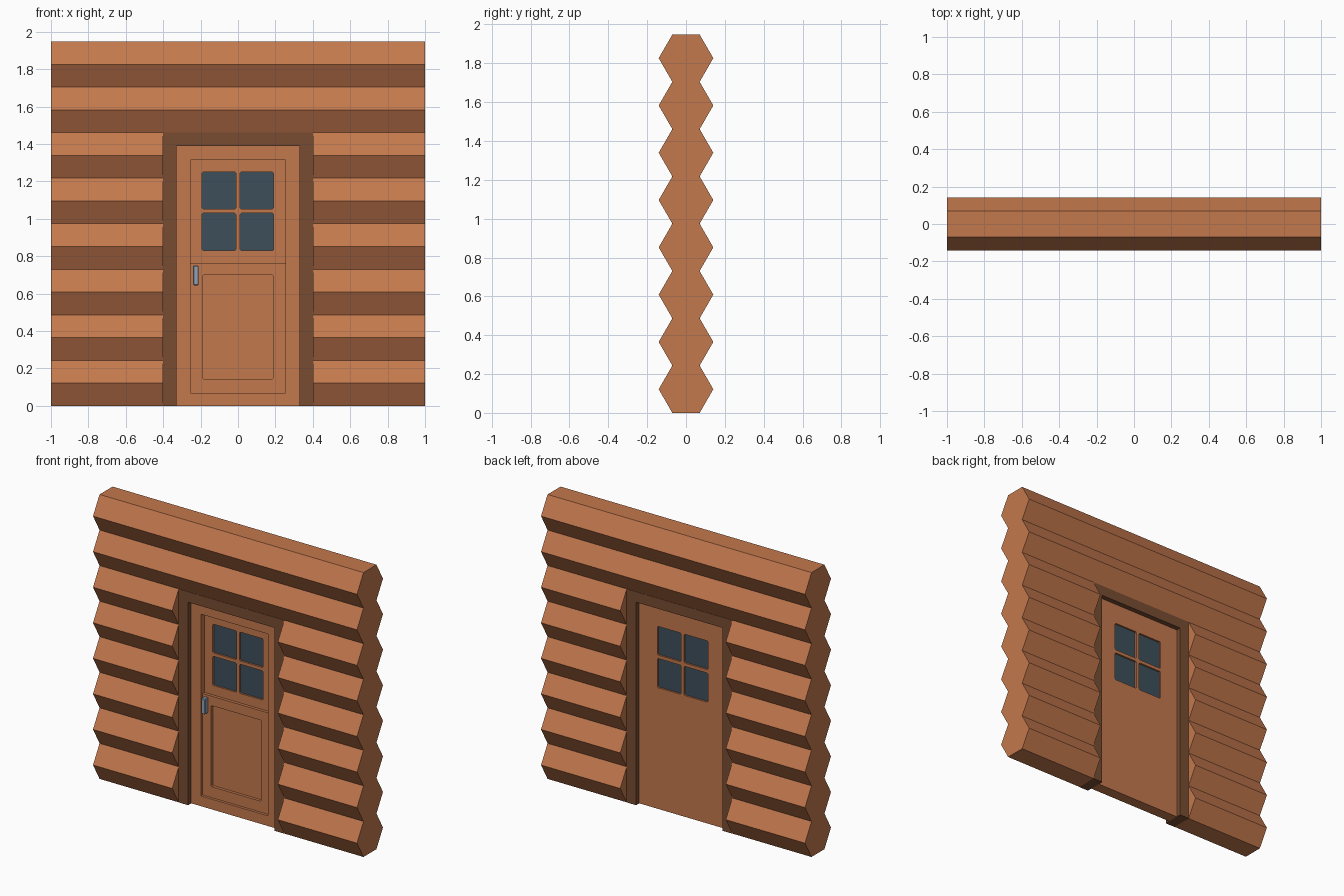
import bpy, bmesh
from mathutils import Vector

if "Cube" in bpy.data.objects:
    bpy.data.objects.remove(bpy.data.objects["Cube"])

LOGS, DOOR_LOGS = 8, 6
H = 1.948 / LOGS            # height of one hexagonal log
FLAT, OUT = 0.0703, 0.1406  # half depth at grooves and at ridges


def material(name, rgb):
    m = bpy.data.materials.new(name)
    m.diffuse_color = (*rgb, 1)
    m.use_nodes = True
    m.node_tree.nodes["Principled BSDF"].inputs["Base Color"].default_value = m.diffuse_color
    return m


wood = material("wood", (0.55, 0.19, 0.075))
dark_wood = material("dark_wood", (0.19, 0.073, 0.032))
glass = material("glass", (0.047, 0.078, 0.105))
metal = material("metal", (0.30, 0.36, 0.46))


def prism(name, profile, direction, mat):
    """Extrude a closed planar profile along a vector."""
    bm = bmesh.new()
    face = bm.faces.new([bm.verts.new(p) for p in profile])
    new = bmesh.ops.extrude_face_region(bm, geom=[face], use_keep_orig=True)["geom"]
    bmesh.ops.translate(bm, vec=Vector(direction),
                        verts=[g for g in new if isinstance(g, bmesh.types.BMVert)])
    bmesh.ops.recalc_face_normals(bm, faces=bm.faces)
    me = bpy.data.meshes.new(name)
    bm.to_mesh(me)
    bm.free()
    me.materials.append(mat)
    ob = bpy.data.objects.new(name, me)
    bpy.context.collection.objects.link(ob)
    return ob


def slab(name, x0, x1, y0, y1, z0, z1, mat, c=0.0):
    """Upright panel, optionally with corners cut by c."""
    if c:
        pts = [(x0 + c, z0), (x1 - c, z0), (x1, z0 + c), (x1, z1 - c),
               (x1 - c, z1), (x0 + c, z1), (x0, z1 - c), (x0, z0 + c)]
    else:
        pts = [(x0, z0), (x1, z0), (x1, z1), (x0, z1)]
    return prism(name, [(x, y0, z) for x, z in pts], (0, y1 - y0, 0), mat)


def log_wall(name, x0, x1, first, last):
    """Stack of hexagonal logs from index first to last."""
    side = [(FLAT, first * H)]
    for i in range(first, last):
        side += [(OUT, (i + 0.5) * H), (FLAT, (i + 1) * H)]
    loop = side + [(-y, z) for y, z in reversed(side)]
    return prism(name, [(x0, y, z) for y, z in loop], (x1 - x0, 0, 0), wood)


# Log walls beside and above the doorway
top = DOOR_LOGS * H
log_wall("logs_left", -1, -0.4, 0, DOOR_LOGS)
log_wall("logs_right", 0.4, 1, 0, DOOR_LOGS)
log_wall("logs_above_door", -1, 1, DOOR_LOGS, LOGS)

# Door frame
outer, inner, head = 0.402, 0.328, 1.39
half = [(outer, 0), (outer, top), (-outer, top), (-outer, 0),
        (-inner, 0), (-inner, head), (inner, head), (inner, 0)]
prism("door_frame", [(x, -0.072, z) for x, z in half], (0, 0.144, 0), dark_wood)

# Door leaf with recessed panels and window holes
FRONT, BACK = -0.038, 0.038
door = slab("door", -inner, inner, FRONT, BACK, 0, head, wood)
panes = [(x0, x1, z0, z1) for x0, x1 in ((-0.192, -0.012), (0.012, 0.19))
         for z0, z1 in ((0.83, 1.03), (1.053, 1.25))]
cuts = [slab("cut", -0.255, 0.255, -0.1, 0.0, 0.765, 1.315, wood),
        slab("cut", -0.255, 0.255, -0.1, -0.02, 0.07, 0.8, wood),
        slab("cut", -0.19, 0.19, -0.1, 0.0, 0.145, 0.70, wood, 0.006)]
cuts += [slab("cut", x0, x1, -0.1, 0.1, z0, z1, wood, 0.006) for x0, x1, z0, z1 in panes]
bpy.context.view_layer.objects.active = door
for cutter in cuts:
    mod = door.modifiers.new("cut", 'BOOLEAN')
    mod.operation, mod.solver, mod.object = 'DIFFERENCE', 'EXACT', cutter
    bpy.ops.object.modifier_apply(modifier=mod.name)
    bpy.data.objects.remove(cutter)

# Window panes
for i, (x0, x1, z0, z1) in enumerate(panes):
    slab(f"window_pane_{i + 1}", x0, x1, 0.012, 0.026, z0, z1, glass, 0.006)

# Door handle, bevelled bar
handle = slab("door_handle", -0.24, -0.21, -0.058, -0.02, 0.645, 0.75, metal)
bev = handle.modifiers.new("bevel", 'BEVEL')
bev.width, bev.segments = 0.004, 1
